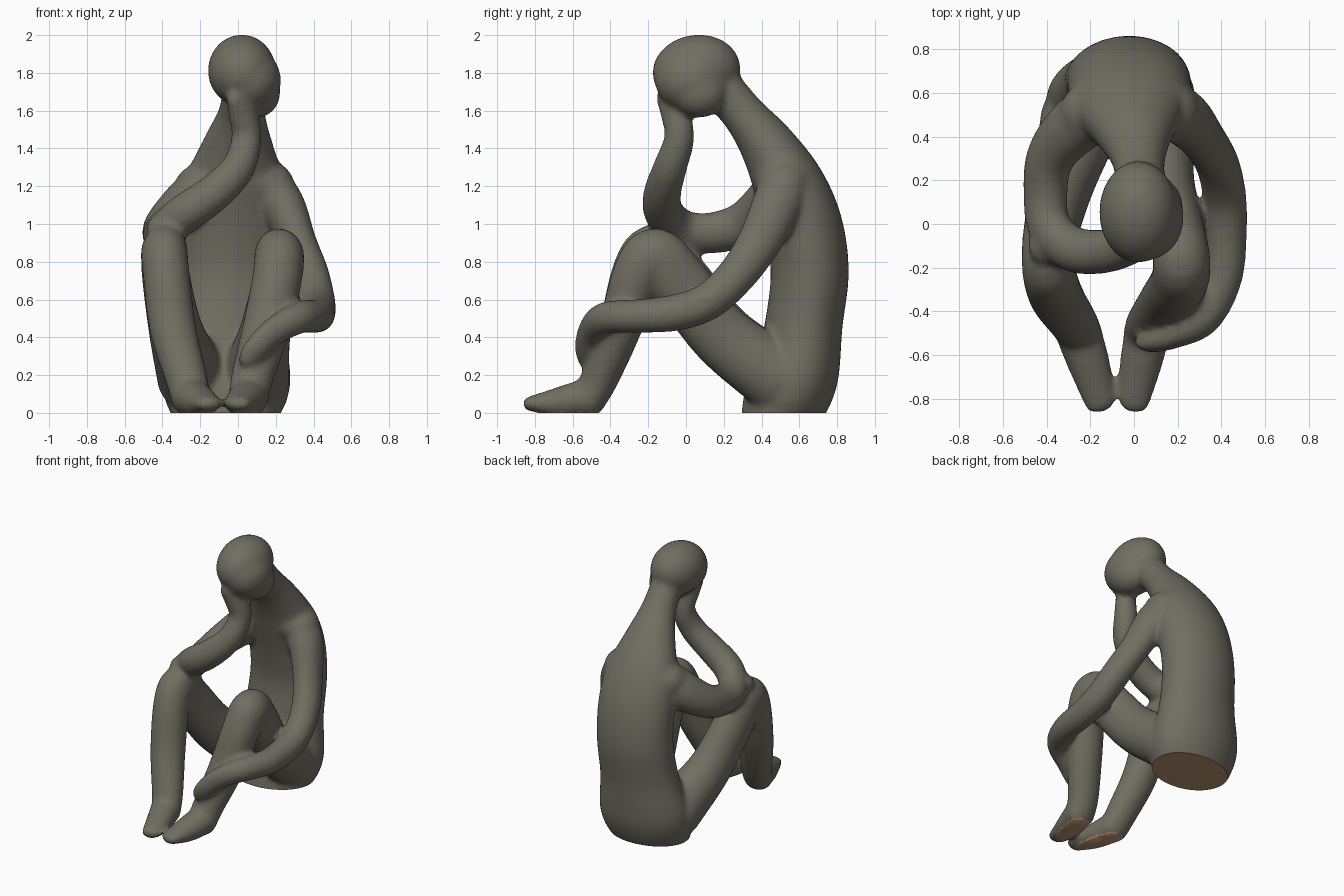
import bpy, bmesh, math
from mathutils import Vector, Matrix

if "Cube" in bpy.data.objects:
    bpy.data.objects.remove(bpy.data.objects["Cube"])


def material(name, rgb):
    m = bpy.data.materials.new(name)
    m.diffuse_color = (*rgb, 1)
    m.use_nodes = True
    m.node_tree.nodes["Principled BSDF"].inputs["Base Color"].default_value = m.diffuse_color
    return m


stone = material("grey olive stone", (0.165, 0.157, 0.122))
brown = material("brown underside", (0.50, 0.29, 0.17))


def spline(pts, steps=6):
    """Catmull-Rom through rows of (x, y, z, half width, half depth)."""
    p = [Vector(q) for q in pts]
    p = [p[0] * 2 - p[1]] + p + [p[-1] * 2 - p[-2]]
    out = []
    for i in range(1, len(p) - 2):
        a, b, c, d = p[i - 1:i + 3]
        for s in range(steps):
            t = s / steps
            out.append(0.5 * (2 * b + (c - a) * t + (2 * a - 5 * b + 4 * c - d) * t * t
                              + (3 * b - a - 3 * c + d) * t ** 3))
    return out + [p[-2]]


def limb(bm, pts, n=32):
    """Tapered elliptical tube with rounded ends."""
    path = spline(pts)
    pos = [Vector(q[:3]) for q in path]
    side = Vector((1, 0.01, 0))
    frames = []
    last = len(path) - 1
    for i, q in enumerate(path):
        t = (pos[min(i + 1, last)] - pos[max(i - 1, 0)]).normalized()
        side = (side - t * side.dot(t)).normalized()
        frames.append((pos[i], t, side.copy(), t.cross(side), q[3], q[4]))

    def cap(f, sign):
        c, t, s, u, a, b = f
        res = []
        for deg in (25, 50, 70, 84):
            k = math.cos(math.radians(deg))
            off = t * (sign * min(a, b) * math.sin(math.radians(deg)))
            res.append((c + off, t, s, u, a * k, b * k))
        return res

    frames = cap(frames[0], -1)[::-1] + frames + cap(frames[-1], 1)
    rings = []
    for c, t, s, u, a, b in frames:
        rings.append([bm.verts.new(c + s * (a * math.cos(2 * math.pi * k / n))
                                   + u * (b * math.sin(2 * math.pi * k / n))) for k in range(n)])
    for r0, r1 in zip(rings, rings[1:]):
        for k in range(n):
            bm.faces.new((r0[k], r0[(k + 1) % n], r1[(k + 1) % n], r1[k]))
    bm.faces.new(rings[0][::-1])
    bm.faces.new(rings[-1])


def ball(bm, centre, radii, tilt=0):
    mat = (Matrix.Translation(centre) @ Matrix.Rotation(tilt, 4, 'X')
           @ Matrix.Diagonal((*radii, 1)))
    bmesh.ops.create_uvsphere(bm, u_segments=32, v_segments=20, radius=1, matrix=mat)


bm = bmesh.new()

# torso and neck
limb(bm, [(0.03, 0.17, 1.74, .11, .12), (0.02, 0.30, 1.59, .125, .115),
          (0.0, 0.43, 1.42, .19, .148), (-0.015, 0.54, 1.22, .268, .188),
          (-0.02, 0.62, 1.0, .285, .207), (-0.03, 0.655, 0.75, .285, .207),
          (-0.045, 0.625, 0.48, .295, .205), (-0.06, 0.585, 0.22, .34, .225),
          (-0.065, 0.53, 0.08, .325, .225), (-0.065, 0.50, 0.0, .29, .21)])
# shoulder mass running into both arms
limb(bm, [(-0.21, 0.51, 1.19, .13, .14), (-0.01, 0.51, 1.25, .15, .16),
          (0.17, 0.515, 1.205, .13, .14)])

# head: skull, face and jaw
ball(bm, (0.02, 0.055, 1.815), (.18, .235, .19), 0.15)
ball(bm, (0.06, 0.03, 1.765), (.168, .195, .172))
ball(bm, (0.10, 0.07, 1.70), (.125, .15, .135))

# legs, hip to ankle
limb(bm, [(-0.24, 0.48, 0.19, .19, .19), (-0.325, 0.19, 0.42, .145, .168),
          (-0.38, -0.035, 0.71, .127, .16), (-0.39, -0.165, 0.85, .124, .152),
          (-0.38, -0.26, 0.74, .124, .135), (-0.345, -0.35, 0.45, .124, .115),
          (-0.275, -0.455, 0.19, .112, .10), (-0.245, -0.515, 0.07, .105, .09)])
limb(bm, [(0.09, 0.48, 0.19, .185, .19), (0.14, 0.19, 0.41, .138, .168),
          (0.20, -0.035, 0.69, .125, .16), (0.218, -0.165, 0.832, .132, .152),
          (0.208, -0.26, 0.72, .132, .135), (0.15, -0.35, 0.45, .127, .115),
          (0.075, -0.455, 0.19, .112, .10), (0.055, -0.515, 0.07, .105, .09)])

# feet
for heel, toe in ((-0.245, -0.155), (0.055, 0.0)):
    limb(bm, [(heel, -0.525, 0.085, .105, .10), (heel * .5 + toe * .5, -0.66, 0.06, .095, .085),
              (toe, -0.825, 0.052, .07, .04)])

# arm propping the head
limb(bm, [(-0.14, 0.53, 1.23, .13, .14), (-0.28, 0.44, 1.105, .125, .14),
          (-0.385, 0.30, 1.0, .108, .12), (-0.405, 0.13, 0.955, .10, .11),
          (-0.385, -0.02, 0.975, .10, .105), (-0.28, -0.115, 1.06, .105, .105),
          (-0.13, -0.125, 1.165, .10, .10), (0.0, -0.085, 1.30, .09, .09),
          (0.045, -0.035, 1.46, .08, .08), (0.025, -0.06, 1.59, .083, .07),
          (0.0, -0.10, 1.68, .075, .05)])
# elbow point resting on the knee
ball(bm, (-0.40, -0.10, 0.99), (.085, .09, .06))

# arm reaching round the shin
limb(bm, [(0.13, 0.54, 1.23, .13, .14), (0.235, 0.48, 1.10, .12, .133),
          (0.315, 0.39, 0.91, .10, .117), (0.383, 0.27, 0.735, .10, .105),
          (0.415, 0.12, 0.595, .10, .10), (0.422, -0.05, 0.535, .095, .098),
          (0.405, -0.25, 0.515, .09, .09), (0.32, -0.43, 0.505, .08, .085),
          (0.185, -0.51, 0.43, .06, .077), (0.09, -0.535, 0.335, .05, .07),
          (0.045, -0.535, 0.275, .035, .055)])

bmesh.ops.recalc_face_normals(bm, faces=bm.faces[:])
mesh = bpy.data.meshes.new("seated_figure")
bm.to_mesh(mesh)
bm.free()
fig = bpy.data.objects.new("seated_figure", mesh)
bpy.context.collection.objects.link(fig)

# fuse the parts into one soft skin
rem = fig.modifiers.new("fuse", 'REMESH')
rem.mode = 'VOXEL'
rem.voxel_size = 0.015
smo = fig.modifiers.new("soften", 'SMOOTH')
smo.factor = 0.5
smo.iterations = 16
deps = bpy.context.evaluated_depsgraph_get()
skin = bpy.data.meshes.new_from_object(fig.evaluated_get(deps))
fig.modifiers.clear()
skin.materials.clear()
skin.materials.append(stone)
skin.materials.append(brown)

# flat underside cut at the ground
bm = bmesh.new()
bm.from_mesh(skin)
cut = bmesh.ops.bisect_plane(bm, geom=bm.verts[:] + bm.edges[:] + bm.faces[:], dist=1e-5,
                             plane_co=(0, 0, 0.003), plane_no=(0, 0, 1), clear_inner=True)
edges = [e for e in cut['geom_cut'] if isinstance(e, bmesh.types.BMEdge)]
bmesh.ops.holes_fill(bm, edges=edges, sides=0)
bmesh.ops.translate(bm, verts=bm.verts[:], vec=(0, 0, -0.003))
bm.normal_update()
for f in bm.faces:
    f.smooth = True
    low = max(v.co.z for v in f.verts) < 0.012
    f.material_index = 1 if low and f.normal.z < -0.6 else 0
bm.to_mesh(skin)
bm.free()
fig.data = skin

bpy.context.view_layer.objects.active = fig
fig.select_set(True)
bpy.ops.object.shade_smooth_by_angle(angle=math.radians(40))
